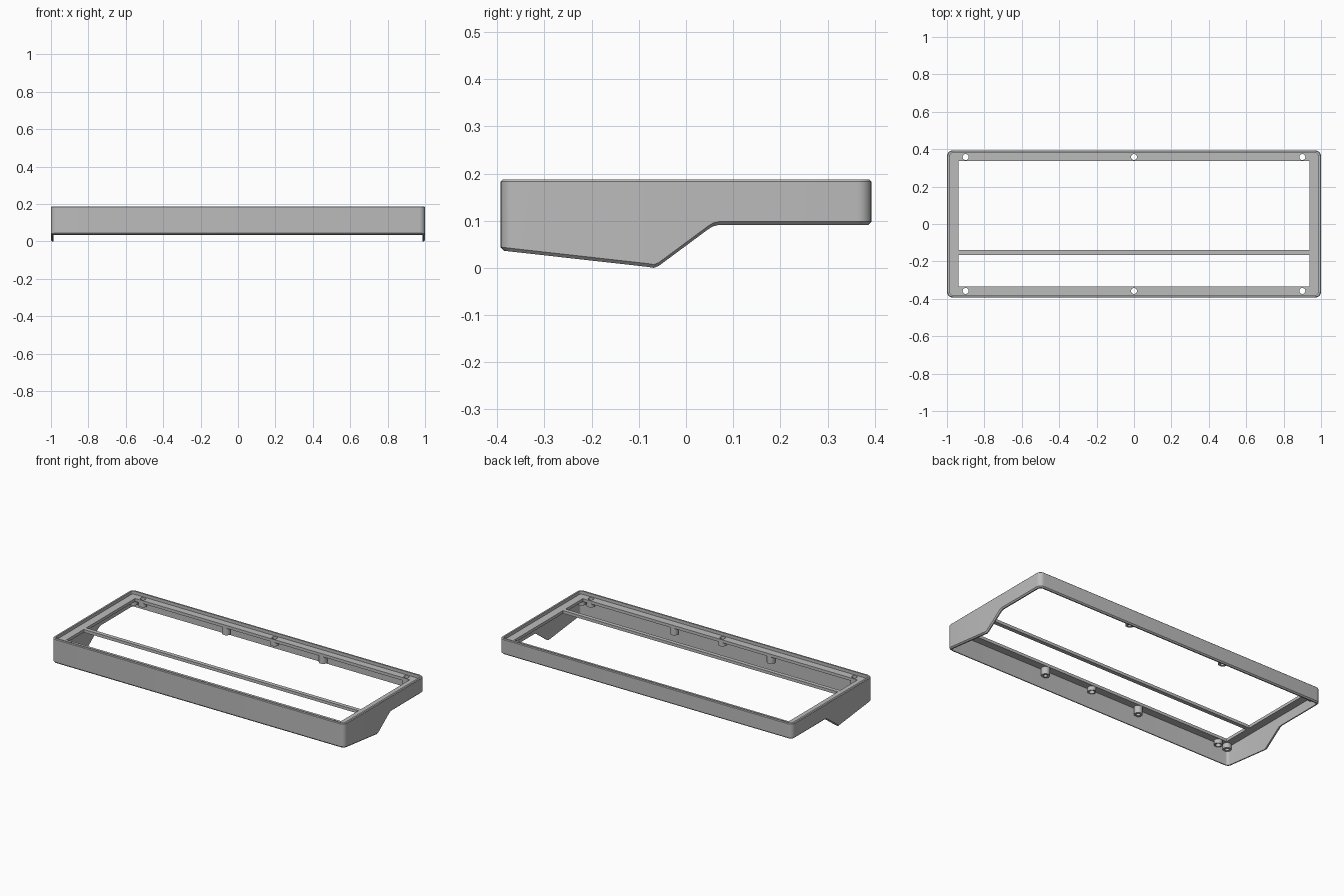
import bpy, bmesh, math
from mathutils import Matrix, Vector

if "Cube" in bpy.data.objects:
    bpy.data.objects.remove(bpy.data.objects["Cube"], do_unlink=True)

HALF_X, HALF_Y, RADIUS = 1.0, 0.393, 0.03
TOP = 0.187
LEDGE_TOP, LEDGE_BOTTOM = 0.168, 0.15
# Lower edge of the side walls as (y, z)
LOWER_EDGE = [(-HALF_Y, 0.037), (-0.08, 0.002), (-0.068, 0), (-0.058, 0.004),
              (0.046, 0.081), (0.057, 0.088), (0.07, 0.091), (HALF_Y, 0.091)]

grey = bpy.data.materials.new("mid grey")
grey.use_nodes = True
grey.diffuse_color = (0.5, 0.5, 0.5, 1)
grey.node_tree.nodes["Principled BSDF"].inputs["Base Color"].default_value = grey.diffuse_color


def make_object(name, bm):
    bmesh.ops.recalc_face_normals(bm, faces=bm.faces)
    mesh = bpy.data.meshes.new(name)
    bm.to_mesh(mesh)
    bm.free()
    mesh.materials.append(grey)
    obj = bpy.data.objects.new(name, mesh)
    bpy.context.collection.objects.link(obj)
    return obj


def lower_z(y):
    for (y0, z0), (y1, z1) in zip(LOWER_EDGE, LOWER_EDGE[1:]):
        if y <= y1:
            return z0 + (z1 - z0) * max(0, y - y0) / (y1 - y0)
    return LOWER_EDGE[-1][1]


def outline(inset, steps=6):
    """Rounded rectangle with extra stations on its short sides."""
    r = RADIUS - inset
    bends = [y for y, z in LOWER_EDGE[1:-1]]
    pts = []
    for corner, (sx, sy) in enumerate([(1, -1), (1, 1), (-1, 1), (-1, -1)]):
        cx, cy = sx * (HALF_X - RADIUS), sy * (HALF_Y - RADIUS)
        for i in range(steps + 1):
            a = (corner - 1 + i / steps) * math.pi / 2
            pts.append((cx + r * math.cos(a), cy + r * math.sin(a)))
        if corner == 0:
            pts += [(HALF_X - inset, y) for y in bends]
        elif corner == 2:
            pts += [(inset - HALF_X, y) for y in reversed(bends)]
    return pts


def skin(bm, rings, closed):
    count = len(rings[0])
    pairs = list(zip(rings, rings[1:] + rings[:1]))
    for a, b in pairs if closed else pairs[:-1]:
        for i in range(count):
            j = (i + 1) % count
            bm.faces.new((a[i], a[j], b[j], b[i]))


def add_box(bm, x0, x1, y0, y1, z0, z1):
    m = Matrix.Translation(Vector((x0 + x1, y0 + y1, z0 + z1)) / 2)
    m = m @ Matrix.Diagonal((x1 - x0, y1 - y0, z1 - z0, 1))
    bmesh.ops.create_cube(bm, size=1, matrix=m)


def add_cylinder(bm, x, y, radius, z0, z1):
    bmesh.ops.create_cone(bm, cap_ends=True, segments=24, radius1=radius, radius2=radius,
                          depth=z1 - z0, matrix=Matrix.Translation((x, y, (z0 + z1) / 2)))


def cut(obj, cutter):
    mod = obj.modifiers.new("cut", "BOOLEAN")
    mod.operation, mod.solver, mod.object = "DIFFERENCE", "EXACT", cutter
    bpy.context.view_layer.objects.active = obj
    bpy.ops.object.modifier_apply(modifier=mod.name)


# Outer wall: a chamfered section swept round the outline
bm = bmesh.new()
rings = []
for inset, lift, top in [(0.007, 0, None), (0, 0.007, None), (0, 0, TOP - 0.004),
                         (0.004, 0, TOP), (0.014, 0, TOP), (0.014, 0, None)]:
    rings.append([bm.verts.new((x, y, lower_z(y) + lift if top is None else top))
                  for x, y in outline(inset)])
skin(bm, rings, True)
wall = make_object("outer_wall", bm)

# Recessed ledge and crossbar, before the openings are cut
bm = bmesh.new()
rings = [[bm.verts.new((x, y, z)) for x, y in outline(0.008)]
         for z in (LEDGE_BOTTOM, LEDGE_TOP)]
skin(bm, rings, False)
for ring in rings:
    bm.faces.new(ring)
ledge = make_object("ledge_and_crossbar", bm)

# Screw bosses under the ledge, with their holes
BOSS_Y = 0.358
bosses, holes = bmesh.new(), bmesh.new()
for y in (-BOSS_Y, BOSS_Y):
    for x in (-0.9, 0, 0.9):
        add_cylinder(bosses, x, y, 0.024, 0.125, LEDGE_BOTTOM + 0.003)
        add_cylinder(holes, x, y, 0.016, 0.1, 0.2)
    for x in (-0.963, -0.33, 0.33, 0.963):
        bottom = 0.105 if abs(x) < 0.5 else 0.12
        add_cylinder(bosses, x, y, 0.024, bottom, LEDGE_BOTTOM + 0.003)
        add_cylinder(holes, x, y, 0.012, bottom - 0.02, LEDGE_BOTTOM - 0.006)
boss_obj = make_object("screw_bosses", bosses)
for y0, y1 in [(-0.333, -0.165), (-0.14, 0.336)]:
    add_box(holes, -0.938, 0.938, y0, y1, 0.1, 0.2)
cutter = make_object("opening_cutter", holes)
cutter.hide_render = True
cut(ledge, cutter)
cut(boss_obj, cutter)
bpy.data.objects.remove(cutter, do_unlink=True)

# Smooth round surfaces, keeping edges sharp
bpy.ops.object.select_all(action="DESELECT")
for obj in (wall, ledge, boss_obj):
    obj.select_set(True)
bpy.context.view_layer.objects.active = wall
bpy.ops.object.shade_smooth_by_angle(angle=math.radians(30))
